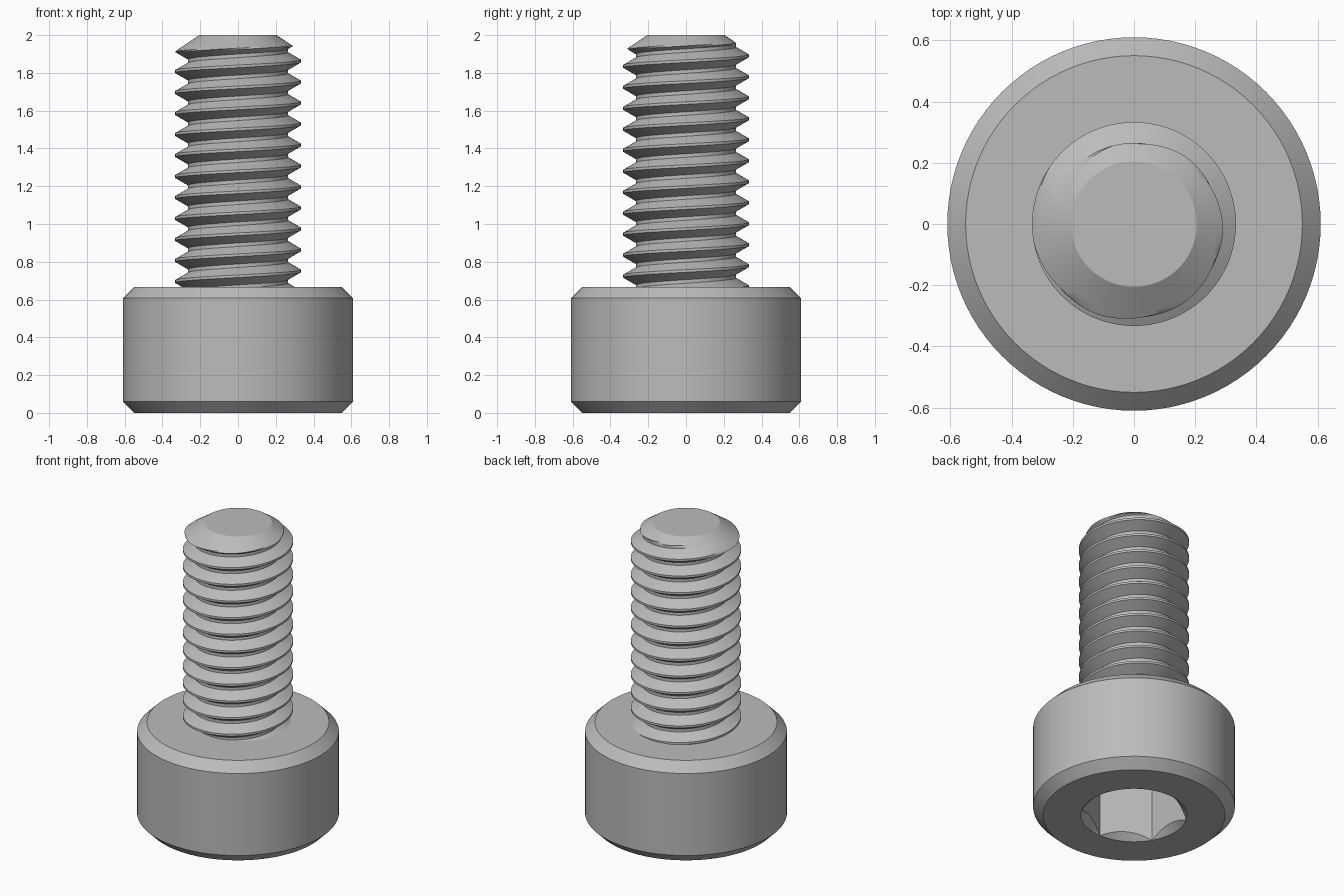
import bpy
import bmesh
from math import cos, pi, radians, tan, tau

cube = bpy.data.objects.get("Cube")
if cube:
    bpy.data.objects.remove(cube)

SEGMENTS = 96
HEAD_R, HEAD_H, BEVEL = 0.61, 0.667, 0.06
FLAT_R, SOCKET_DEPTH = 0.278, 0.36
CORNER_R = FLAT_R / cos(pi / 6)
PITCH, CREST_R, ROOT_R = 1 / 9, 0.333, 0.265
TOP, TIP_R, TIP_SLOPE = 2.0, 0.205, 1.5

steel = bpy.data.materials.new("grey steel")
steel.use_nodes = True
grey = (0.5, 0.5, 0.5, 1)
steel.diffuse_color = grey
steel.node_tree.nodes["Principled BSDF"].inputs["Base Color"].default_value = grey


def build(name, column, wrap=0):
    """Skin columns of (radius, height) around z; wrap shifts the seam of a helix."""
    from math import sin
    bm = bmesh.new()
    cols = []
    for j in range(SEGMENTS):
        a = tau * j / SEGMENTS
        cols.append([bm.verts.new((r * cos(a), r * sin(a), z)) for r, z in column(a)])
    last = len(cols[0]) - 1
    for j in range(SEGMENTS):
        near, far = cols[j], cols[(j + 1) % SEGMENTS]
        shift = wrap if j == SEGMENTS - 1 else 0
        for i in range(last):
            lo, hi = min(i + shift, last), min(i + 1 + shift, last)
            quad = [near[i], far[lo], far[hi], near[i + 1]]
            bm.faces.new(list(dict.fromkeys(quad)))
    bmesh.ops.remove_doubles(bm, verts=bm.verts, dist=0.00005)
    # Cap both open ends
    bmesh.ops.holes_fill(bm, edges=[e for e in bm.edges if e.is_boundary], sides=0)
    bmesh.ops.recalc_face_normals(bm, faces=bm.faces)
    mesh = bpy.data.meshes.new(name)
    bm.to_mesh(mesh)
    bm.free()
    mesh.materials.append(steel)
    obj = bpy.data.objects.new(name, mesh)
    bpy.context.collection.objects.link(obj)
    bpy.ops.object.select_all(action="DESELECT")
    obj.select_set(True)
    bpy.context.view_layer.objects.active = obj
    bpy.ops.object.shade_smooth_by_angle(angle=radians(28))
    return obj


# Bevelled head with a countersunk hexagonal socket underneath
def head_column(a):
    hex_r = FLAT_R / cos((a + pi / 6) % (pi / 3) - pi / 6)
    # Corners of the socket point along y
    return [
        (hex_r, SOCKET_DEPTH),
        (hex_r, CORNER_R - hex_r),
        (CORNER_R, 0),
        (HEAD_R - BEVEL, 0),
        (HEAD_R, BEVEL),
        (HEAD_R, HEAD_H - BEVEL),
        (HEAD_R - BEVEL, HEAD_H),
    ]


# One pitch of the thread: crest flat, flank down, root flat, flank up
crest = PITCH / 8
flank = (CREST_R - ROOT_R) * tan(radians(30))
STEPS = 5
profile = []
for s in range(STEPS):
    t = s / STEPS
    profile.append((CREST_R + (ROOT_R - CREST_R) * t, crest / 2 + flank * t))
for s in range(STEPS):
    t = s / STEPS
    profile.append((ROOT_R + (CREST_R - ROOT_R) * t, PITCH - crest / 2 - flank * (1 - t)))
profile.insert(STEPS, (ROOT_R, crest / 2 + flank))
profile.append((CREST_R, PITCH - crest / 2))


# Right-hand thread cut by the conical tip and ending inside the head
def shank_column(a):
    points = []
    floor = HEAD_H - 0.04
    for k in range(-4, 16):
        for r, dz in profile:
            z = HEAD_H + PITCH * (k - 0.24 + a / tau) + dz
            if z <= floor:
                points.append((ROOT_R, floor))
            else:
                z = min(z, TOP)
                points.append((min(r, TIP_R + (TOP - z) * TIP_SLOPE), z))
    return points


build("socket_head", head_column)
build("threaded_shank", shank_column, wrap=len(profile))
